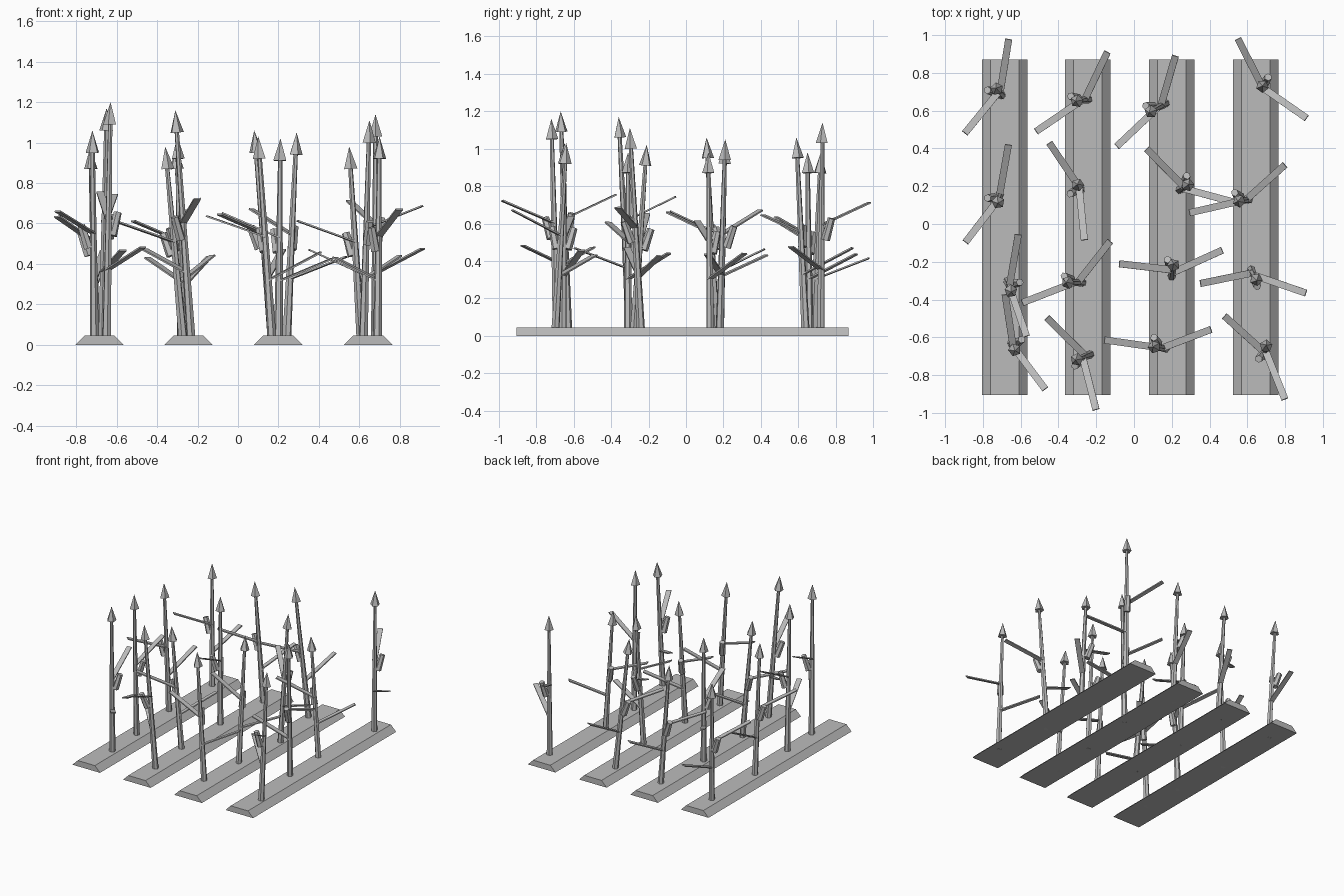
import bpy
import bmesh
from math import radians
from mathutils import Matrix, Vector

cube = bpy.data.objects.get("Cube")
if cube:
    bpy.data.objects.remove(cube, do_unlink=True)

# Single plain grey material
grey = bpy.data.materials.new("plain_grey")
grey.use_nodes = True
grey.diffuse_color = (0.5, 0.5, 0.5, 1)
grey.node_tree.nodes["Principled BSDF"].inputs["Base Color"].default_value = grey.diffuse_color


def add_object(name, bm):
    mesh = bpy.data.meshes.new(name)
    bmesh.ops.recalc_face_normals(bm, faces=bm.faces)
    bm.to_mesh(mesh)
    bm.free()
    mesh.materials.append(grey)
    obj = bpy.data.objects.new(name, mesh)
    bpy.context.collection.objects.link(obj)
    return obj


def rot(angle, axis):
    return Matrix.Rotation(radians(angle), 4, axis)


def up(height):
    return Matrix.Translation((0, 0, height))


def tapered(name, matrix, sides, bottom, top, height):
    """Low-poly cone or tapered rod standing on the origin of matrix."""
    bm = bmesh.new()
    bmesh.ops.create_cone(bm, cap_ends=True, segments=sides, radius1=bottom,
                          radius2=top, depth=height, matrix=matrix @ up(height / 2))
    return add_object(name, bm)


def leaf(name, matrix, length=0.31, width=0.037, thickness=0.008):
    """Thin flat blade growing along the local x axis, pitched upward."""
    bm = bmesh.new()
    shape = Matrix.Translation((length / 2, 0, 0)) @ Matrix.Diagonal((length, width, thickness, 1))
    bmesh.ops.create_cube(bm, size=1, matrix=matrix @ rot(-23, 'Y') @ shape)
    return add_object(name, bm)


def soil_ridge(name, x, front=-0.905, back=0.87):
    """Long bed with a trapezoid section and upright ends."""
    bm = bmesh.new()
    section = [(-0.12, 0), (0.12, 0), (0.075, 0.045), (-0.075, 0.045)]
    face = bm.faces.new([bm.verts.new((x + dx, front, z)) for dx, z in section])
    new = bmesh.ops.extrude_face_region(bm, geom=[face])["geom"]
    moved = [v for v in new if isinstance(v, bmesh.types.BMVert)]
    bmesh.ops.translate(bm, verts=moved, vec=(0, back - front, 0))
    return add_object(name, bm)


def plant(label, foot, tip, turn):
    """Leaning stalk with a pointed tassel, one cob and two leaves."""
    foot, tip = Vector((*foot, 0)), Vector(tip)
    axis = tip - foot
    tall = axis.length
    lean = Vector((0, 0, 1)).rotation_difference(axis).to_matrix().to_4x4()
    base = Matrix.Translation(foot) @ lean @ rot(turn, 'Z')
    tapered("stalk_" + label, base, 6, 0.023, 0.011, tall - 0.09)
    tapered("tassel_" + label, base @ up(tall - 0.11), 5, 0.035, 0, 0.11)
    cob = base @ up(0.45 * tall) @ rot(95, 'Z') @ Matrix.Translation((0.025, 0, 0)) @ rot(17, 'Y')
    tapered("cob_" + label, cob, 6, 0.024, 0.02, 0.12)
    leaf("lower_leaf_" + label, base @ up(0.31 * tall))
    leaf("upper_leaf_" + label, base @ up(0.52 * tall) @ rot(152, 'Z'))


# Each row: ridge centre, then plants as foot, tip and turn, from back to front
rows = {
    -0.685: [((-0.70, 0.68), (-0.73, 0.72, 0.98), 80),
             ((-0.71, 0.16), (-0.72, 0.11, 1.06), 80),
             ((-0.67, -0.3), (-0.65, -0.36, 1.17), 289),
             ((-0.65, -0.63), (-0.63, -0.67, 1.2), 307)],
    -0.245: [((-0.24, 0.66), (-0.31, 0.65, 0.98), 63),
             ((-0.28, 0.18), (-0.3, 0.21, 1.03), 124),
             ((-0.27, -0.31), (-0.36, -0.31, 0.98), 50),
             ((-0.23, -0.69), (-0.31, -0.72, 1.16), 134)],
    0.2: [((0.17, 0.64), (0.08, 0.59, 1.06), 72),
          ((0.24, 0.18), (0.29, 0.21, 1.05), 344),
          ((0.2, -0.28), (0.21, -0.21, 1.02), 23),
          ((0.17, -0.66), (0.1, -0.65, 1.03), 20)],
    0.645: [((0.68, 0.72), (0.68, 0.73, 1.14), 325),
            ((0.61, 0.13), (0.55, 0.12, 0.98), 41),
            ((0.62, -0.24), (0.65, -0.3, 1.11), 190),
            ((0.69, -0.7), (0.7, -0.64, 1.03), 139)],
}

for r, (centre, plants) in enumerate(rows.items(), 1):
    soil_ridge(f"soil_ridge_{r}", centre)
    for p, (foot, tip, turn) in enumerate(plants, 1):
        plant(f"{r}_{p}", foot, tip, turn)
